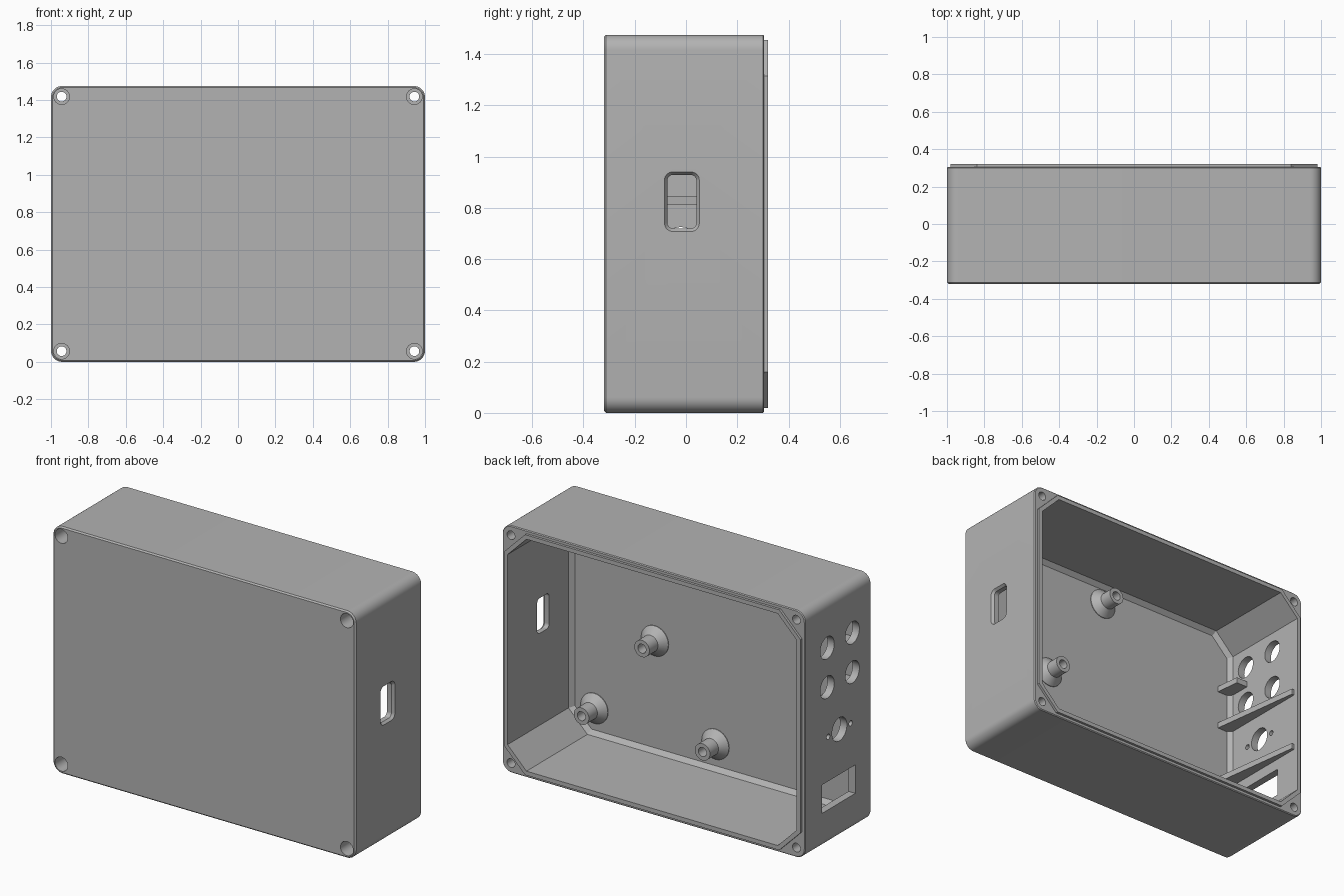
import bpy, bmesh, math

if "Cube" in bpy.data.objects:
    bpy.data.objects.remove(bpy.data.objects["Cube"])

W, H = 1.0, 1.475           # half width, full height
Y0, Y1 = -0.32, 0.305       # front face and rear rim
FLOOR = -0.28               # inner side of the front panel

grey = bpy.data.materials.new("plastic grey")
grey.diffuse_color = (0.45, 0.45, 0.45, 1)
grey.use_nodes = True
grey.node_tree.nodes["Principled BSDF"].inputs["Base Color"].default_value = grey.diffuse_color


def loft(name, rings, closed=False):
    """Skin a list of equal rings of 3D points; caps the ends, or joins them if closed."""
    bm = bmesh.new()
    rows = [[bm.verts.new(p) for p in r] for r in rings]
    n = len(rows[0])
    pairs = list(zip(rows, rows[1:]))
    if closed:
        pairs.append((rows[-1], rows[0]))
    else:
        bm.faces.new(rows[0])
        bm.faces.new(rows[-1])
    for a, b in pairs:
        for i in range(n):
            j = (i + 1) % n
            bm.faces.new((a[i], a[j], b[j], b[i]))
    bmesh.ops.recalc_face_normals(bm, faces=bm.faces)
    me = bpy.data.meshes.new(name)
    bm.to_mesh(me)
    bm.free()
    me.materials.append(grey)
    ob = bpy.data.objects.new(name, me)
    bpy.context.collection.objects.link(ob)
    return ob


def circle(r, u=0, v=0, n=32):
    return [(u + r * math.cos(2 * math.pi * i / n), v + r * math.sin(2 * math.pi * i / n))
            for i in range(n)]


def rounded(u0, u1, v0, v1, r, n=8):
    pts = []
    for k, (cu, cv) in enumerate([(u1 - r, v1 - r), (u0 + r, v1 - r), (u0 + r, v0 + r), (u1 - r, v0 + r)]):
        for i in range(n + 1):
            a = math.pi / 2 * (k + i / n)
            pts.append((cu + r * math.cos(a), cv + r * math.sin(a)))
    return pts


def octagon(inset, cut):
    x, a, b = W - inset, inset, H - inset
    return [(x, a + cut), (x, b - cut), (x - cut, b), (-x + cut, b),
            (-x, b - cut), (-x, a + cut), (-x + cut, a), (x - cut, a)]


def at_y(pts, y):
    return [(u, y, v) for u, v in pts]


def at_x(pts, x):
    return [(x, u, v) for u, v in pts]


def boolean(target, tool, op):
    m = target.modifiers.new(op, 'BOOLEAN')
    m.operation, m.object, m.solver = op, tool, 'EXACT'
    bpy.context.view_layer.objects.active = target
    bpy.ops.object.modifier_apply(modifier=m.name)
    bpy.data.objects.remove(tool)


def smooth(ob):
    bpy.ops.object.select_all(action='DESELECT')
    ob.select_set(True)
    bpy.context.view_layer.objects.active = ob
    bpy.ops.object.shade_smooth_by_angle(angle=math.radians(30))


# Case: rounded block with small edge chamfers
def outer(i):
    return rounded(-W + i, W - i, i, H - i, 0.06 - i)


case = loft("case", [at_y(outer(0.008), Y0), at_y(outer(0), Y0 + 0.008),
                     at_y(outer(0), Y1 - 0.005), at_y(outer(0.005), Y1)])

# Raised sealing tongue round the opening
boolean(case, loft("tongue", [at_y(octagon(0.02, 0.14), 0.28),
                              at_y(octagon(0.02, 0.14), 0.32)]), 'UNION')

# Hollow interior with cut corners and chamfered floor
boolean(case, loft("cavity", [at_y(octagon(0.07, 0.11), FLOOR), at_y(octagon(0.045, 0.125), FLOOR + 0.025),
                              at_y(octagon(0.045, 0.125), 0.4)]), 'DIFFERENCE')

# Corner screw holes with deep counterbores from the front
for sx in (-1, 1):
    for z in (0.057, H - 0.057):
        c = [circle(r, sx * 0.943, z) for r in (0.042, 0.026)]
        boolean(case, loft("screw_hole", [at_y(c[0], -0.4), at_y(c[0], 0.1),
                                          at_y(c[1], 0.1), at_y(c[1], 0.4)]), 'DIFFERENCE')

# Chamfered switch slot in the right wall
boolean(case, loft("slot", [at_x(rounded(-0.073, 0.041, 0.719, 0.929, 0.024), 0.9),
                            at_x(rounded(-0.073, 0.041, 0.719, 0.929, 0.024), 0.985),
                            at_x(rounded(-0.084, 0.052, 0.708, 0.94, 0.032), 1.0),
                            at_x(rounded(-0.084, 0.052, 0.708, 0.94, 0.032), 1.05)]), 'DIFFERENCE')

# Connector openings in the left wall: (y, z, radius)
ports = [(y, z, 0.066) for y in (0.095, -0.142) for z in (1.185, 0.95)]
ports += [(-0.02, 0.655, 0.07), (0.086, 0.65, 0.016), (-0.126, 0.65, 0.016)]
shapes = [circle(r, y, z) for y, z, r in ports]
shapes.append([(-0.17, 0.215), (0.143, 0.215), (0.143, 0.385), (-0.17, 0.385)])
for s in shapes:
    boolean(case, loft("port", [at_x(s, -1.1), at_x(s, -0.9)]), 'DIFFERENCE')
smooth(case)

# Ribs on the inside of the left wall: (z centre, rear end y, rear end x)
for i, (z, y, x) in enumerate([(1.068, -0.13, -0.88), (0.828, 0.29, -0.938), (0.468, 0.29, -0.938)]):
    plan = [(-0.965, FLOOR - 0.01), (-0.862, FLOOR - 0.01), (x, y), (-0.965, y)]
    loft("wall_rib_%d" % (i + 1), [[(u, v, z + d) for u, v in plan] for d in (-0.0175, 0.0175)])

# Hollow mounting posts with flared feet: (radius, height above the floor)
profile = [(0.027, -0.01), (0.09, -0.01), (0.09, 0.004), (0.05, 0.045), (0.05, 0.125), (0.027, 0.125), (0.027, 0.005)]
for i, (x, z) in enumerate([(0.0, 0.2), (0.8, 0.2), (0.4, 0.71), (0.0, 1.31), (0.8, 1.31)]):
    post = loft("mounting_post_%d" % (i + 1),
                [at_y(circle(r, x, z), FLOOR + h) for r, h in profile], closed=True)
    smooth(post)
